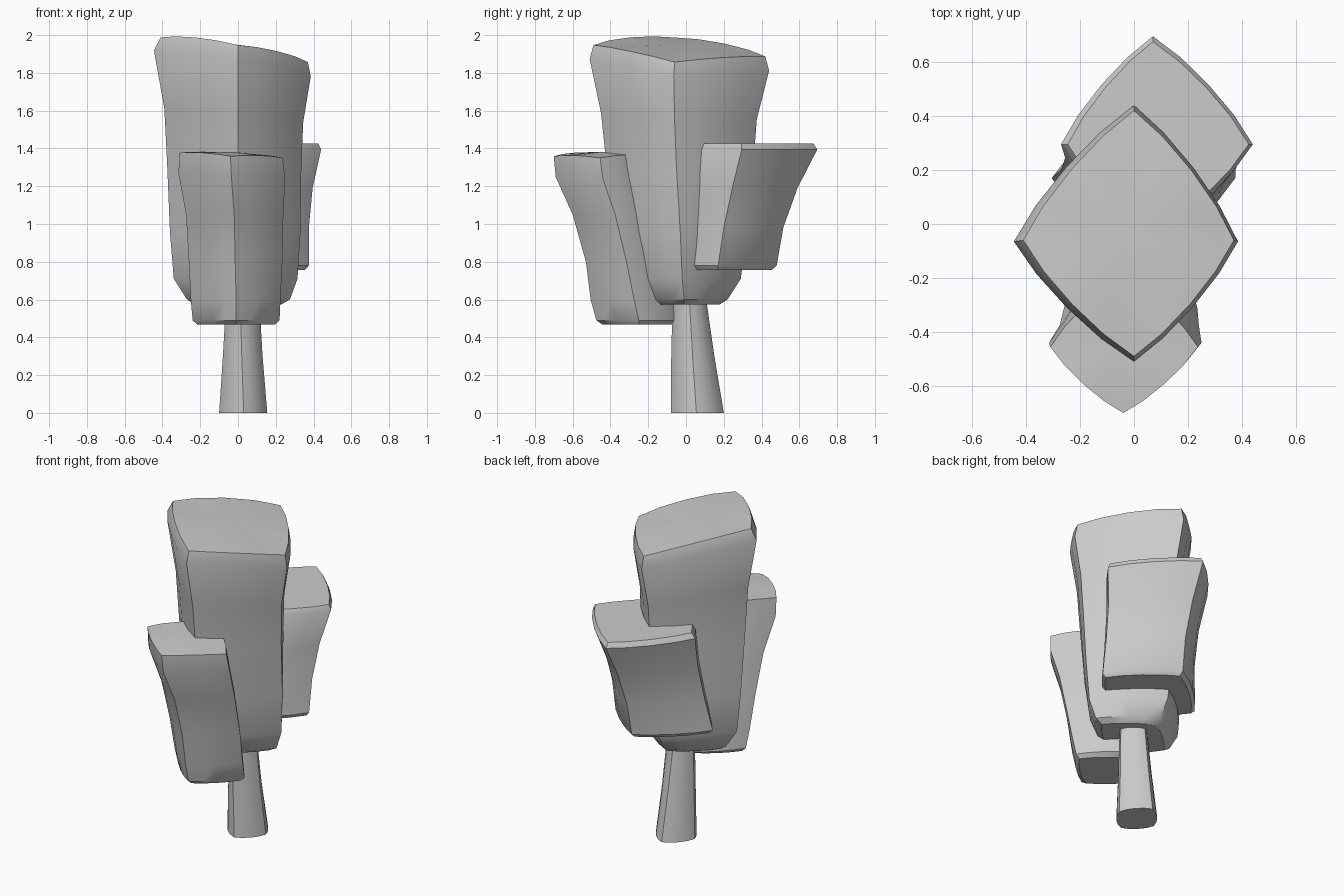
import bpy, bmesh
from mathutils import Vector

def ring(level, slope, bulge):
    """Four-cornered cross-section with gently bowed sides, tilted by slope."""
    xl, xr, yf, yb, cx, cy, z, tilt = level
    corners = [Vector(c) for c in ((xl, cy), (cx, yf), (xr, cy), (cx, yb))]
    mid = Vector(((xl + xr) / 2, (yf + yb) / 2))
    pts = []
    for i, a in enumerate(corners):
        b = corners[(i + 1) % 4]
        side = b - a
        out = Vector((side.y, -side.x)).normalized()
        for t, k in ((0, 0), (0.23, 0.75), (0.5, 1), (0.77, 0.75)):
            p = a.lerp(b, t) + out * bulge * k * side.length
            h = z + tilt * (slope[0] * p.x + slope[1] * p.y + 0.015 * k)
            pts.append((p.x, p.y, h))
    centre = (mid.x, mid.y, z + tilt * (slope[0] * mid.x + slope[1] * mid.y + 0.03))
    return pts, centre

def block(name, levels, slope=(0, 0), bulge=0.055):
    """Loft the cross-sections and close both ends."""
    bm = bmesh.new()
    rings = []
    for lv in levels:
        pts, centre = ring(lv, slope, bulge)
        rings.append([bm.verts.new(p) for p in pts])
    n = len(rings[0])
    for lo, hi in zip(rings, rings[1:]):
        for i in range(n):
            j = (i + 1) % n
            bm.faces.new((lo[i], lo[j], hi[j], hi[i]))
    bm.faces.new(rings[0][::-1])
    tip = bm.verts.new(centre)
    for i in range(n):
        bm.faces.new((rings[-1][i], rings[-1][(i + 1) % n], tip))
    bmesh.ops.recalc_face_normals(bm, faces=bm.faces)
    me = bpy.data.meshes.new(name)
    bm.to_mesh(me)
    bm.free()
    ob = bpy.data.objects.new(name, me)
    bpy.context.collection.objects.link(ob)
    bpy.ops.object.select_all(action='DESELECT')
    ob.select_set(True)
    bpy.context.view_layer.objects.active = ob
    bpy.ops.object.shade_smooth_by_angle(angle=0.6)

# Levels: x left, x right, y front, y back, ridge x, ridge y, height, tilt
# Trunk
block("trunk", [
    (-0.10, 0.155, -0.08, 0.20, 0.03, 0.055, 0.0, 0),
    (-0.08, 0.13, -0.078, 0.15, 0.02, 0.035, 0.3, 0),
    (-0.06, 0.11, -0.07, 0.10, 0.01, 0.015, 0.65, 0)], bulge=0.12)

# Tall central foliage
block("main_foliage", [
    (-0.23, 0.23, -0.22, 0.18, -0.01, -0.01, 0.575, 0),
    (-0.27, 0.275, -0.26, 0.22, -0.01, -0.01, 0.60, 0),
    (-0.34, 0.315, -0.32, 0.29, -0.01, -0.02, 0.71, 0),
    (-0.36, 0.33, -0.37, 0.32, 0.0, -0.03, 0.95, 0),
    (-0.375, 0.335, -0.42, 0.355, 0.0, -0.05, 1.3, 0.2),
    (-0.39, 0.345, -0.45, 0.375, 0.0, -0.06, 1.57, 0.6),
    (-0.445, 0.385, -0.51, 0.44, 0.0, -0.065, 1.84, 1),
    (-0.41, 0.37, -0.49, 0.42, 0.0, -0.06, 1.915, 1)], slope=(-0.167, -0.066))

# Low front foliage, leaning forward
block("front_foliage", [
    (-0.215, 0.195, -0.44, -0.07, -0.01, -0.25, 0.467, 0),
    (-0.24, 0.22, -0.475, -0.03, -0.01, -0.25, 0.49, 0),
    (-0.25, 0.225, -0.505, -0.04, -0.01, -0.275, 0.6, 0),
    (-0.26, 0.235, -0.53, -0.08, -0.015, -0.315, 0.8, 0),
    (-0.275, 0.24, -0.60, -0.13, -0.02, -0.375, 1.05, 0),
    (-0.315, 0.25, -0.69, -0.18, -0.035, -0.44, 1.26, 0.6),
    (-0.31, 0.237, -0.70, -0.19, -0.04, -0.455, 1.37, 0.6)], slope=(-0.08, 0.03))

# Rear foliage, leaning back
block("rear_foliage", [
    (-0.28, 0.355, -0.11, 0.455, 0.04, 0.17, 0.757, 0),
    (-0.305, 0.375, -0.14, 0.48, 0.04, 0.17, 0.78, 0),
    (-0.27, 0.375, -0.13, 0.515, 0.05, 0.20, 0.98, 0),
    (-0.255, 0.395, -0.10, 0.59, 0.06, 0.245, 1.19, 0),
    (-0.27, 0.44, -0.06, 0.695, 0.07, 0.295, 1.395, 0),
    (-0.245, 0.425, -0.04, 0.675, 0.07, 0.295, 1.425, 0)])
